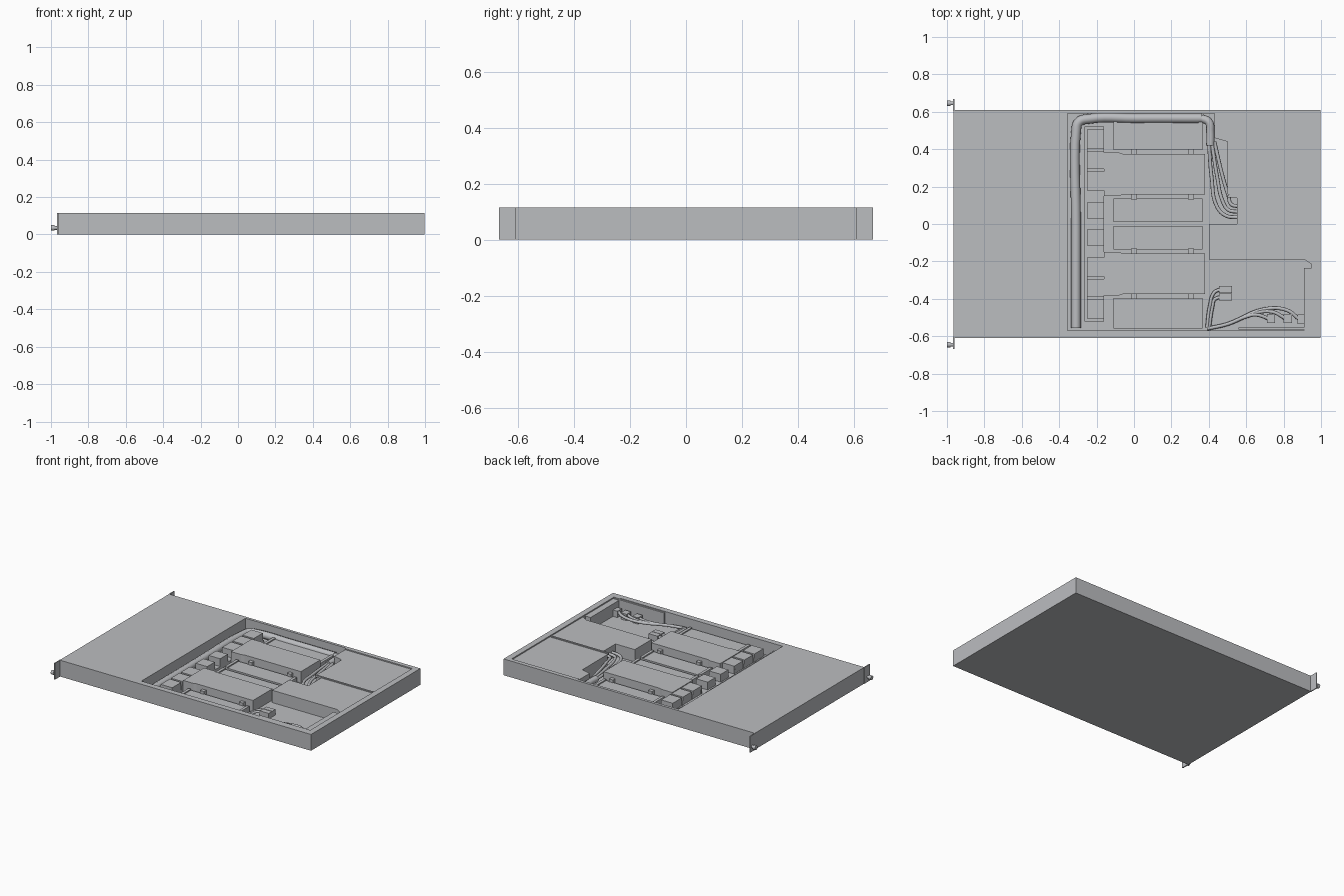
import bpy
import bmesh
from math import pi
from mathutils import Vector

cube = bpy.data.objects.get("Cube")
if cube:
    bpy.data.objects.remove(cube, do_unlink=True)

# One bare metal grey for everything
metal = bpy.data.materials.new("metal_grey")
metal.use_nodes = True
colour = (0.50, 0.51, 0.53, 1)
metal.diffuse_color = colour
metal.node_tree.nodes["Principled BSDF"].inputs["Base Color"].default_value = colour

FLOOR = 0.02
TOP = 0.115


def prism(name, outline, z0, z1):
    """Extrude a flat outline from z0 up to z1."""
    bm = bmesh.new()
    face = bm.faces.new([bm.verts.new((x, y, z0)) for x, y in outline])
    up = bmesh.ops.extrude_face_region(bm, geom=[face])["geom"]
    bmesh.ops.translate(bm, vec=(0, 0, z1 - z0),
                        verts=[v for v in up if isinstance(v, bmesh.types.BMVert)])
    bmesh.ops.recalc_face_normals(bm, faces=bm.faces)
    mesh = bpy.data.meshes.new(name)
    bm.to_mesh(mesh)
    bm.free()
    mesh.materials.append(metal)
    ob = bpy.data.objects.new(name, mesh)
    bpy.context.collection.objects.link(ob)
    return ob


def box(name, x0, x1, y0, y1, z0, z1):
    return prism(name, [(x0, y0), (x1, y0), (x1, y1), (x0, y1)], z0, z1)


def cable(name, points, radius):
    """Round cable along a smooth path."""
    curve = bpy.data.curves.new(name, "CURVE")
    curve.dimensions = "3D"
    curve.bevel_depth = radius
    curve.bevel_resolution = 2
    curve.resolution_u = 6
    curve.use_fill_caps = True
    spline = curve.splines.new("BEZIER")
    spline.bezier_points.add(len(points) - 1)
    for bp, p in zip(spline.bezier_points, points):
        bp.co = Vector(p)
        bp.handle_left_type = bp.handle_right_type = "AUTO"
    curve.materials.append(metal)
    ob = bpy.data.objects.new(name, curve)
    bpy.context.collection.objects.link(ob)
    return ob


def cut(target, cutter):
    mod = target.modifiers.new("cut", "BOOLEAN")
    mod.operation = "DIFFERENCE"
    mod.solver = "EXACT"
    mod.object = cutter
    bpy.context.view_layer.objects.active = target
    bpy.ops.object.modifier_apply(modifier=mod.name)
    bpy.data.objects.remove(cutter, do_unlink=True)


# Chassis with the deep bay and the shallow recess of the rear deck
chassis = box("chassis", -0.965, 0.997, -0.61, 0.61, 0, TOP)
bay = [(-0.355, -0.57), (0.91, -0.57), (0.91, -0.235), (0.95, -0.235),
       (0.95, -0.215), (0.91, -0.19), (0.4, -0.19), (0.4, 0), (0.55, 0),
       (0.55, 0.14), (0.5, 0.16), (0.5, 0.44), (0.43, 0.46), (0.43, 0.59),
       (-0.355, 0.59)]
cut(chassis, prism("bay_cutter", bay, FLOOR, 0.2))
cut(chassis, box("deck_cutter", 0.2, 0.955, -0.56, 0.58, 0.107, 0.2))

# Rack ears with thumb screws
for side, s in (("left", 1), ("right", -1)):
    ys = sorted((s * 0.605, s * 0.667))
    box(side + "_ear", -0.968, -0.961, *ys, 0, TOP)
    for part, r, x, length in (("shaft", 0.010, -0.976, 0.02), ("head", 0.015, -0.99, 0.02)):
        bpy.ops.mesh.primitive_cylinder_add(vertices=20, radius=r, depth=length,
                                            location=(x, s * 0.645, 0.035),
                                            rotation=(0, pi / 2, 0))
        ob = bpy.context.object
        ob.name = f"{side}_screw_{part}"
        ob.data.materials.append(metal)
        bpy.ops.object.shade_smooth_by_angle()

# Thin dividing strips on the deck and beside the rear bay
box("deck_strip", 0.5, 0.95, 0.142, 0.154, 0.1, 0.114)
box("side_strip", 0.56, 0.95, -0.565, -0.553, FLOOR, 0.112)

# Row of fan blocks on a low rail, joined by tabs
box("fan_rail", -0.265, -0.16, -0.52, 0.52, FLOOR, 0.04)
for s in (1, -1):
    for i, (y0, y1) in enumerate(((0.03, 0.115), (0.18, 0.28), (0.295, 0.39), (0.405, 0.505))):
        box(f"fan_block_{i}", -0.25, -0.16, *sorted((s * y0, s * y1)), FLOOR, 0.095)
    for y in (0.187, 0.288, 0.397):
        box("fan_tab", -0.252, -0.16, s * y - 0.006, s * y + 0.006, FLOOR, 0.07)

# Processor air ducts, memory banks and latches, mirrored about the middle
for s in (1, -1):
    duct = [(-0.16, s * 0.15), (-0.08, s * 0.15), (-0.06, s * 0.158), (0.38, s * 0.158),
            (0.38, s * 0.375), (-0.06, s * 0.375), (-0.08, s * 0.382), (-0.16, s * 0.382)]
    prism("processor_duct", duct, FLOOR, 0.1)
    for y0, y1 in ((0.01, 0.137), (0.395, 0.56)):
        lo, hi = sorted((s * y0, s * y1))
        box("memory_bank", -0.09, 0.35, lo, hi, FLOOR, 0.055)
        for x in (-0.1, 0.355):
            box("memory_end_bar", x - 0.01, x + 0.01, lo, hi, FLOOR, 0.063)
    for y in (0.145, 0.388):
        for x in (0.0, 0.305):
            box("latch", x - 0.015, x + 0.015, s * y - 0.013, s * y + 0.013, FLOOR, 0.075)

# Main cable loom along the front and left walls of the bay
cable("main_loom", [(-0.31, -0.555, 0.05), (-0.31, 0, 0.05), (-0.31, 0.49, 0.05),
                    (-0.295, 0.545, 0.05), (-0.24, 0.562, 0.05), (0, 0.565, 0.05),
                    (0.36, 0.565, 0.05)], 0.026)
cable("loom_bend", [(0.36, 0.565, 0.05), (0.4, 0.545, 0.06), (0.408, 0.49, 0.06),
                    (0.408, 0.42, 0.06)], 0.022)

# Three cables fanning out to the deck
for i in range(3):
    d = i * 0.03
    cable(f"deck_cable_{i}", [(0.4 + d / 2, 0.44, 0.06), (0.415 + d, 0.25, 0.06),
                              (0.445 + d, 0.09 + d, 0.06), (0.49 + d / 2, 0.045 + d, 0.06),
                              (0.555, 0.035 + d, 0.06)], 0.01)

# Short cables to a pair of plugs
for i, y in enumerate((-0.35, -0.39)):
    box("plug", 0.455, 0.525, y - 0.018, y + 0.018, FLOOR, 0.06)
    cable(f"plug_cable_{i}", [(0.39 + i * 0.012, -0.555, 0.045), (0.405 + i * 0.015, -0.44, 0.045),
                              (0.43, y - 0.015, 0.045), (0.46, y, 0.045)], 0.009)

# Arched power cables ending in sockets
for i, (x, y) in enumerate(((0.71, -0.505), (0.80, -0.505), (0.875, -0.51))):
    box("power_socket", x, x + 0.045, y - 0.025, y + 0.025, FLOOR, 0.065)
    cable(f"power_cable_{i}", [(0.39, -0.56, 0.045), (0.5, -0.535, 0.045),
                               (0.6 + i * 0.05, -0.495 + i * 0.02, 0.05),
                               (x - 0.06, y + 0.02 + i * 0.015, 0.055), (x + 0.01, y, 0.05)], 0.01)
